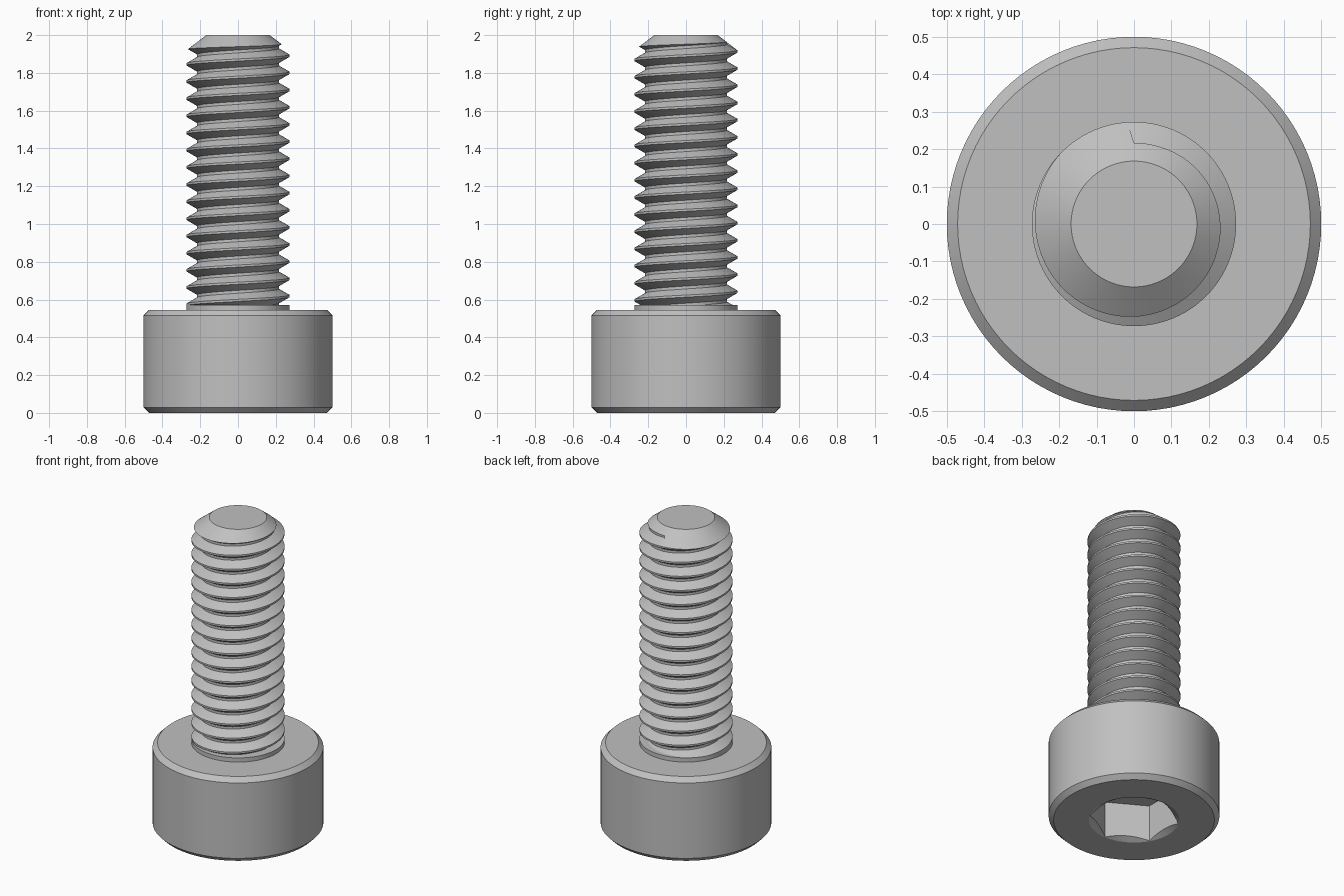
import bpy, bmesh, math

if "Cube" in bpy.data.objects:
    bpy.data.objects.remove(bpy.data.objects["Cube"])

SEGMENTS = 96
TURN = 2 * math.pi

# Main dimensions
HEAD_R, HEAD_H, BEVEL = 0.5, 0.545, 0.029
SHANK_R, ROOT_R, PITCH = 0.2727, 0.217, 0.0909
APOTHEM, RIM_R, SOCKET_DEPTH = 0.2273, 0.265, 0.236
COLLAR_TOP, TIP_Z, TIP_R, TIP_SLOPE = 0.572, 2.0, 0.168, 1.3
CREST_HALF = PITCH / 16
FLANK_END = CREST_HALF + (SHANK_R - ROOT_R) * math.tan(math.radians(30))
CREST_Z = 1.891

steel = bpy.data.materials.new("plain_steel_grey")
steel.use_nodes = True
grey = (0.53, 0.53, 0.53, 1)
steel.diffuse_color = grey
steel.node_tree.nodes["Principled BSDF"].inputs["Base Color"].default_value = grey


def skin(name, profile):
    """Sweep an angle-dependent (radius, z) profile once around the z axis."""
    bm = bmesh.new()
    columns = []
    for i in range(SEGMENTS + 1):
        a = TURN * i / SEGMENTS
        columns.append([bm.verts.new((r * math.cos(a), r * math.sin(a), z))
                        for r, z in profile(a)])
    for left, right in zip(columns, columns[1:]):
        for k in range(len(left) - 1):
            bm.faces.new((left[k], right[k], right[k + 1], left[k + 1]))
    bmesh.ops.remove_doubles(bm, verts=bm.verts, dist=0.00002)
    bmesh.ops.recalc_face_normals(bm, faces=bm.faces)
    mesh = bpy.data.meshes.new(name)
    bm.to_mesh(mesh)
    bm.free()
    mesh.materials.append(steel)
    obj = bpy.data.objects.new(name, mesh)
    bpy.context.collection.objects.link(obj)
    bpy.ops.object.select_all(action='DESELECT')
    obj.select_set(True)
    bpy.context.view_layer.objects.active = obj
    bpy.ops.object.shade_smooth_by_angle(angle=math.radians(25))
    return obj


# Bevelled head with a countersunk hexagonal socket underneath
def head_profile(a):
    sector = TURN / 6
    hex_r = APOTHEM / math.cos((a + sector / 2) % sector - sector / 2)
    lip = (RIM_R - hex_r) * math.tan(math.radians(30))
    return [(0, SOCKET_DEPTH), (hex_r, SOCKET_DEPTH), (hex_r, lip), (RIM_R, 0),
            (HEAD_R - BEVEL, 0), (HEAD_R, BEVEL), (HEAD_R, HEAD_H - BEVEL),
            (HEAD_R - BEVEL, HEAD_H), (SHANK_R, HEAD_H)]


# Helical thread: radius at any angle and height
def thread_radius(a, z):
    crest = CREST_Z + PITCH * a / TURN
    d = abs((z - crest + PITCH / 2) % PITCH - PITCH / 2)
    t = (d - CREST_HALF) / (FLANK_END - CREST_HALF)
    return SHANK_R + (ROOT_R - SHANK_R) * min(max(t, 0), 1)


# Height where the thread runs into the conical tip
def tip_start(a):
    z = 1.9
    while thread_radius(a, z) < TIP_R + (TIP_Z - z) * TIP_SLOPE:
        z += 0.0002
    return z


# Collar, threaded shank and chamfered tip
def shank_profile(a):
    top = tip_start(a)
    points = [(SHANK_R, HEAD_H), (SHANK_R, COLLAR_TOP)]
    for n in range(-16, 3):
        for offset in (-FLANK_END, -CREST_HALF, CREST_HALF, FLANK_END):
            z = CREST_Z + PITCH * (n + a / TURN) + offset
            z = min(max(z, COLLAR_TOP), top)
            points.append((thread_radius(a, z), z))
    return points + [(TIP_R, TIP_Z), (0, TIP_Z)]


skin("socket_head", head_profile)
skin("threaded_shank", shank_profile)
